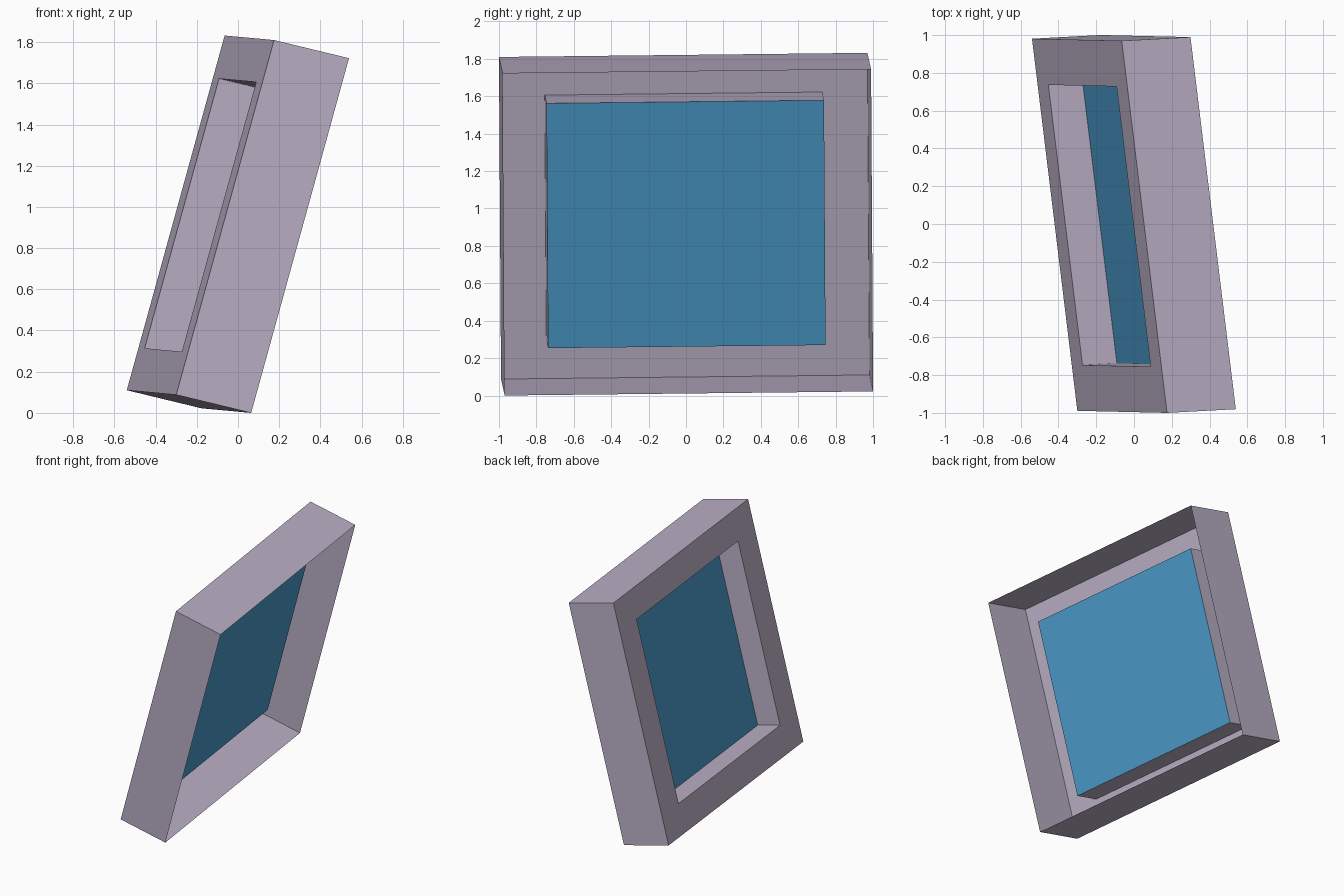
import bpy
from mathutils import Vector

if "Cube" in bpy.data.objects:
    bpy.data.objects.remove(bpy.data.objects["Cube"])

# Leaning frame axes: corner, width, height, depth
A = Vector((-0.300, -0.989, 0.088))
W = Vector((-0.240, 1.970, 0.022))
H = Vector((0.475, -0.011, 1.722))
D = Vector((0.364, 0.0195, -0.088))


def material(name, rgb):
    m = bpy.data.materials.new(name)
    m.diffuse_color = (*rgb, 1.0)
    m.use_nodes = True
    m.node_tree.nodes["Principled BSDF"].inputs["Base Color"].default_value = m.diffuse_color
    return m


def loop(mu, mv, t):
    """Rectangle inset by mu, mv (fractions) at depth t."""
    return [A + W * u + H * v + D * t for u, v in
            ((mu, mv), (1 - mu, mv), (1 - mu, 1 - mv), (mu, 1 - mv))]


def make(name, loops, mat, cap=False):
    """Skin successive rectangles with quads; optionally close the first."""
    verts = [p for l in loops for p in l]
    faces = []
    for k in range(len(loops) - 1):
        a, b = 4 * k, 4 * k + 4
        for i in range(4):
            j = (i + 1) % 4
            faces.append((a + i, a + j, b + j, b + i))
    if cap:
        faces.append((3, 2, 1, 0))
    me = bpy.data.meshes.new(name)
    me.from_pydata(verts, [], faces)
    me.materials.append(mat)
    ob = bpy.data.objects.new(name, me)
    bpy.context.collection.objects.link(ob)
    return ob


lavender = material("pale lavender", (0.49, 0.43, 0.56))
blue = material("screen blue", (0.069, 0.32, 0.58))

MU, MV = 0.1235, 0.12
# Open-backed shell: recess walls, face ring and outer side walls
make("frame_shell", [loop(MU, MV, 0.5), loop(MU, MV, 0), loop(0, 0, 0), loop(0, 0, 1)], lavender)
# Flat pane at the bottom of the recess
make("blue_pane", [loop(MU, MV, 0.5)], blue, cap=True)
